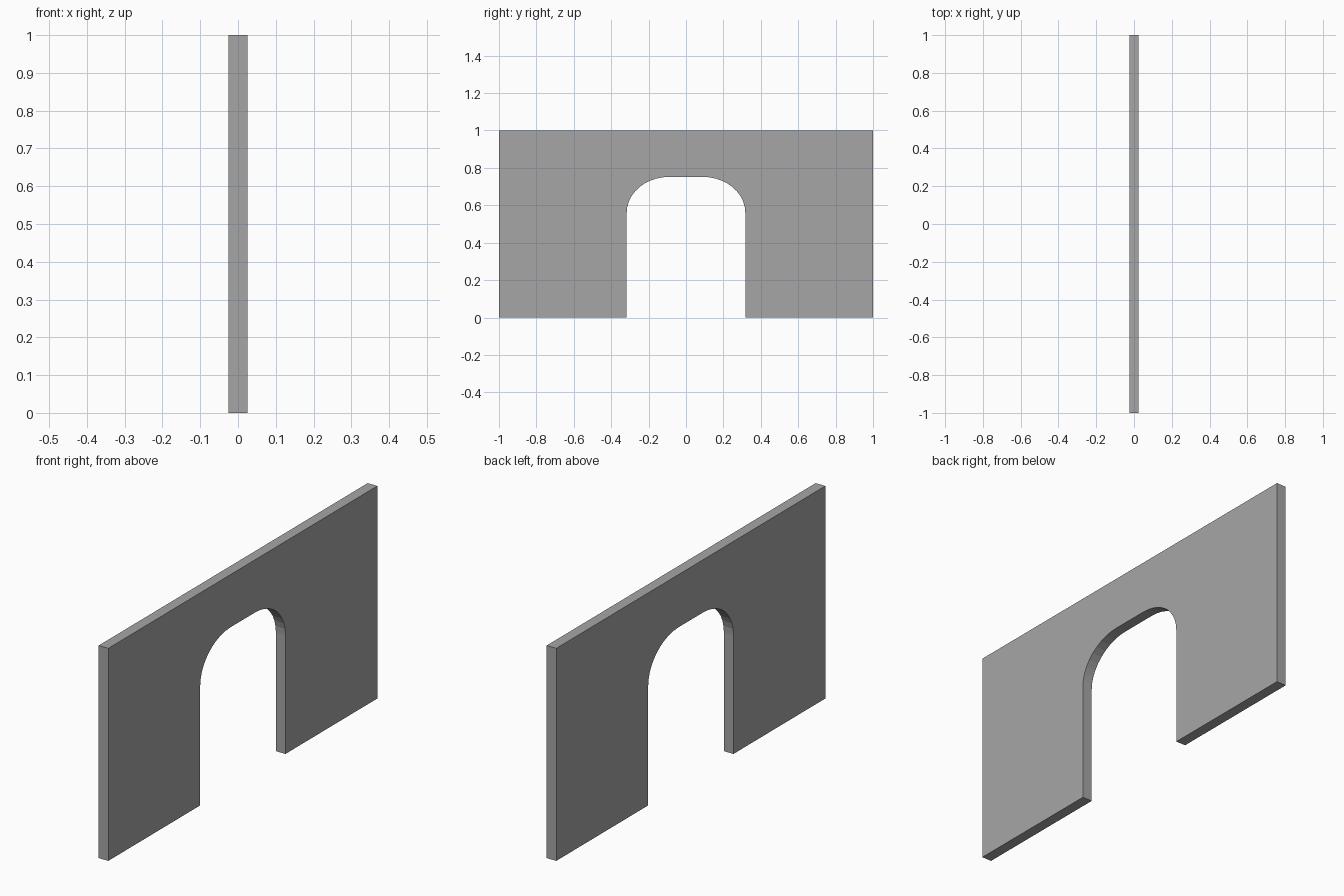
import bpy, bmesh, math

if "Cube" in bpy.data.objects:
    bpy.data.objects.remove(bpy.data.objects["Cube"])

HALF_T = 0.025                 # half wall thickness
HALF_W, TOP = 0.317, 0.752     # opening half width and height
FLAT, SPRING = 0.09, 0.56      # half length of flat top, height where curve starts
STEPS = 10

grey = bpy.data.materials.new("stone grey")
grey.diffuse_color = (0.38, 0.38, 0.38, 1)
grey.use_nodes = True
grey.node_tree.nodes["Principled BSDF"].inputs["Base Color"].default_value = grey.diffuse_color

# right-hand corner curve of the opening, from jamb up to the flat top
arc = []
for i in range(STEPS + 1):
    a = math.pi / 2 * i / STEPS
    arc.append((FLAT + (HALF_W - FLAT) * math.cos(a),
                SPRING + (TOP - SPRING) * math.sin(a)))

# full wall outline in the y-z plane
right = [(1, 1), (1, 0), (HALF_W, 0)] + arc
outline = right + [(-y, z) for y, z in reversed(right)]

# extrude the outline through the wall thickness
bm = bmesh.new()
face = bm.faces.new([bm.verts.new((-HALF_T, y, z)) for y, z in outline])
ext = bmesh.ops.extrude_face_region(bm, geom=[face], use_keep_orig=True)
moved = [v for v in ext["geom"] if isinstance(v, bmesh.types.BMVert)]
bmesh.ops.translate(bm, verts=moved, vec=(2 * HALF_T, 0, 0))
bmesh.ops.recalc_face_normals(bm, faces=bm.faces)

mesh = bpy.data.meshes.new("arched_wall")
bm.to_mesh(mesh)
bm.free()
mesh.materials.append(grey)
wall = bpy.data.objects.new("arched_wall", mesh)
bpy.context.collection.objects.link(wall)
